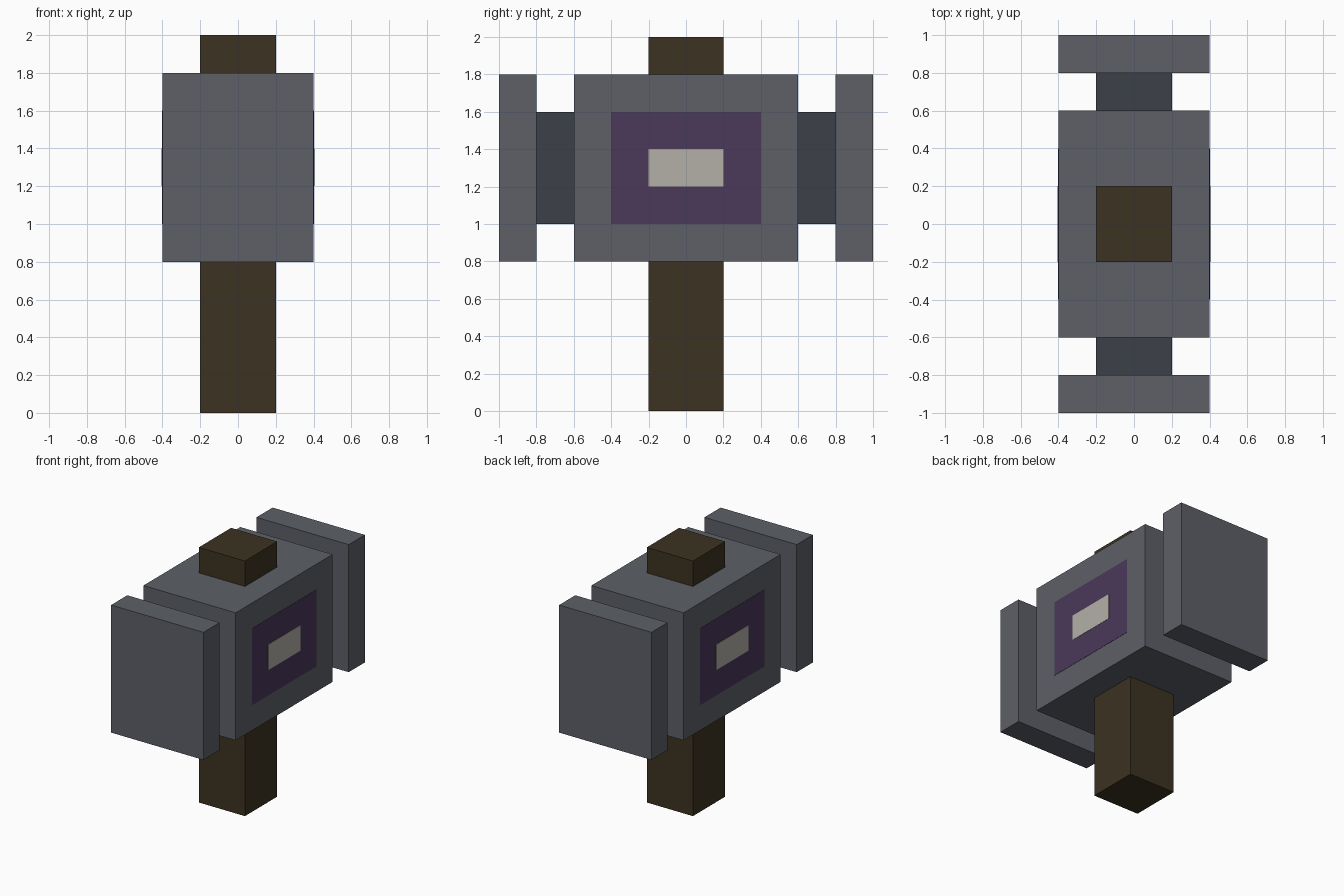
import bpy

if "Cube" in bpy.data.objects:
    bpy.data.objects.remove(bpy.data.objects["Cube"])


def material(name, rgb):
    m = bpy.data.materials.new(name)
    m.diffuse_color = (*rgb, 1.0)
    m.use_nodes = True
    m.node_tree.nodes["Principled BSDF"].inputs["Base Color"].default_value = m.diffuse_color
    return m


stone = material("stone grey", (0.109, 0.117, 0.136))
dark = material("dark grey", (0.045, 0.050, 0.063))
wood = material("dark wood", (0.045, 0.032, 0.015))
purple = material("purple", (0.069, 0.041, 0.102))
cream = material("cream", (0.456, 0.434, 0.392))


def box(name, lo, hi, mat):
    """Axis-aligned box between two corners."""
    centre = [(a + b) / 2 for a, b in zip(lo, hi)]
    bpy.ops.mesh.primitive_cube_add(size=1, location=centre)
    ob = bpy.context.object
    ob.name = name
    ob.scale = [b - a for a, b in zip(lo, hi)]
    bpy.ops.object.transform_apply(location=False, rotation=False, scale=True)
    ob.data.materials.append(mat)
    return ob


# Handle through the head
box("handle", (-0.2, -0.2, 0), (0.2, 0.2, 2), wood)

# Central block of the head
box("head_block", (-0.4, -0.6, 0.8), (0.4, 0.6, 1.8), stone)

# Necks and striking plates at both ends
for side, s in (("front", -1), ("back", 1)):
    y0, y1 = sorted((s * 0.6, s * 0.8))
    box(side + "_neck", (-0.2, y0, 1.0), (0.2, y1, 1.6), dark)
    y0, y1 = sorted((s * 0.8, s * 1.0))
    box(side + "_striking_plate", (-0.4, y0, 0.8), (0.4, y1, 1.8), stone)

# Painted emblem panels on both flanks
for side, s in (("left", -1), ("right", 1)):
    x0, x1 = sorted((s * 0.398, s * 0.402))
    box(side + "_panel", (x0, -0.4, 1.0), (x1, 0.4, 1.6), purple)
    x0, x1 = sorted((s * 0.400, s * 0.404))
    box(side + "_panel_centre", (x0, -0.2, 1.2), (x1, 0.2, 1.4), cream)
